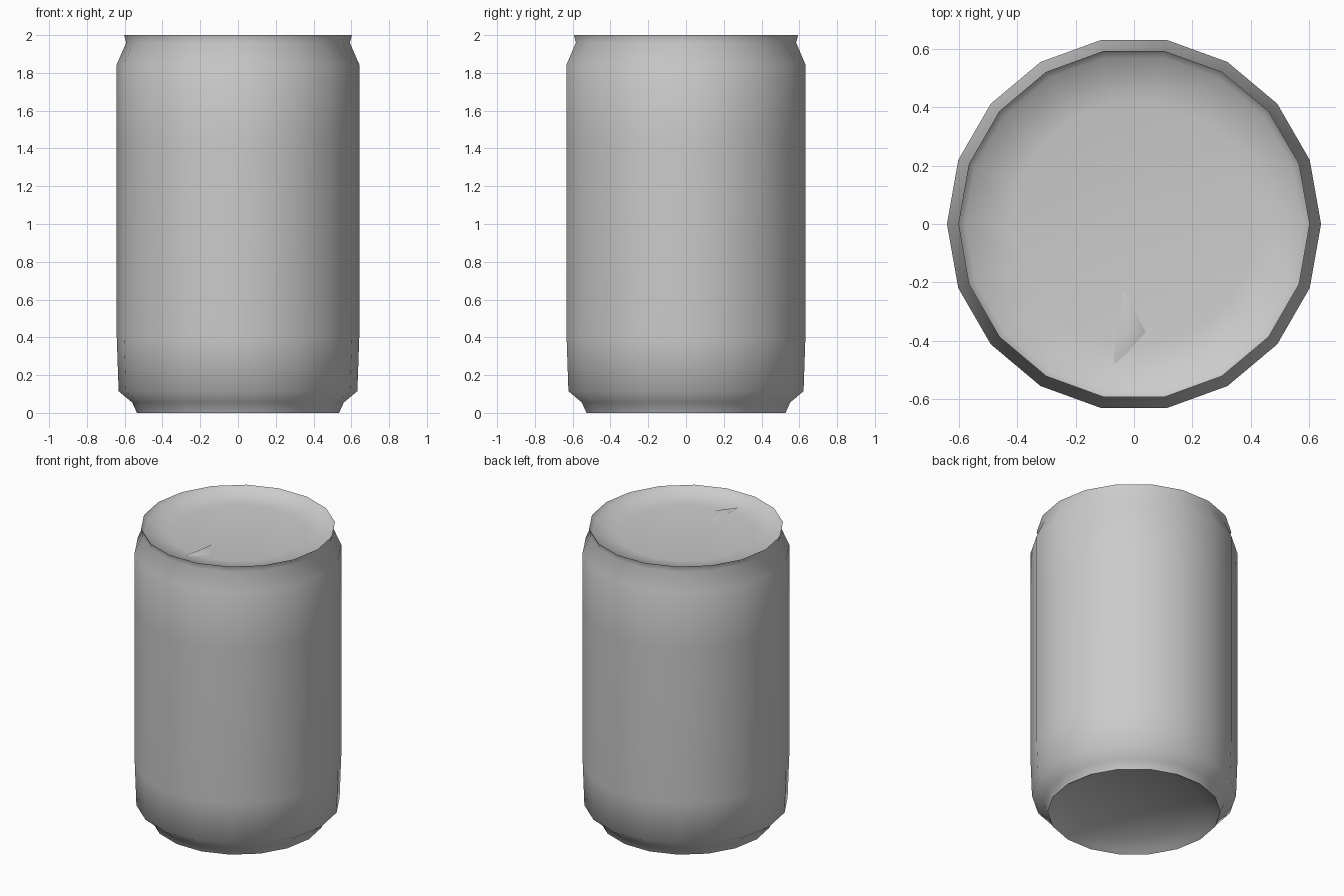
import bpy, bmesh, math

if "Cube" in bpy.data.objects:
    bpy.data.objects.remove(bpy.data.objects["Cube"])

SIDES = 18


def make_object(name, bm):
    bmesh.ops.recalc_face_normals(bm, faces=bm.faces)
    mesh = bpy.data.meshes.new(name)
    bm.to_mesh(mesh)
    bm.free()
    obj = bpy.data.objects.new(name, mesh)
    bpy.context.collection.objects.link(obj)
    bpy.ops.object.select_all(action='DESELECT')
    obj.select_set(True)
    bpy.context.view_layer.objects.active = obj
    bpy.ops.object.shade_smooth_by_angle(angle=math.radians(62))
    return obj


# can shell: one closed profile (radius, height) lathed round z
profile = [
    (0.42, 0.065), (0.51, 0.015),                  # hollow underside
    (0.535, 0.0), (0.56, 0.055), (0.632, 0.115),   # foot
    (0.642, 0.40), (0.642, 1.45), (0.642, 1.845),  # wall
    (0.592, 1.96), (0.603, 2.0),                   # neck and lip
    (0.58, 1.972), (0.42, 1.95),                   # recessed lid edge
]
bm = bmesh.new()
rings = []
for r, z in profile:
    rings.append([bm.verts.new((r * math.cos(math.tau * i / SIDES),
                                r * math.sin(math.tau * i / SIDES), z))
                  for i in range(SIDES)])
for a, b in zip(rings, rings[1:]):
    for i in range(SIDES):
        j = (i + 1) % SIDES
        bm.faces.new((a[i], a[j], b[j], b[i]))

# domed bottom and flat lid
dome = bm.verts.new((0, 0, 0.11))
for i in range(SIDES):
    bm.faces.new((rings[0][(i + 1) % SIDES], rings[0][i], dome))
bm.faces.new(rings[-1])
make_object("can_body", bm)

# small raised crease on the lid
bm = bmesh.new()
back, tip, front = [bm.verts.new(p) for p in
                    ((-0.035, -0.23, 1.951), (0.04, -0.37, 1.951), (-0.075, -0.50, 1.957))]
ridge = bm.verts.new((-0.015, -0.36, 1.975))
for f in ((back, ridge, tip), (ridge, front, tip), (back, front, ridge), (back, tip, front)):
    bm.faces.new(f)
make_object("lid_crease", bm)
